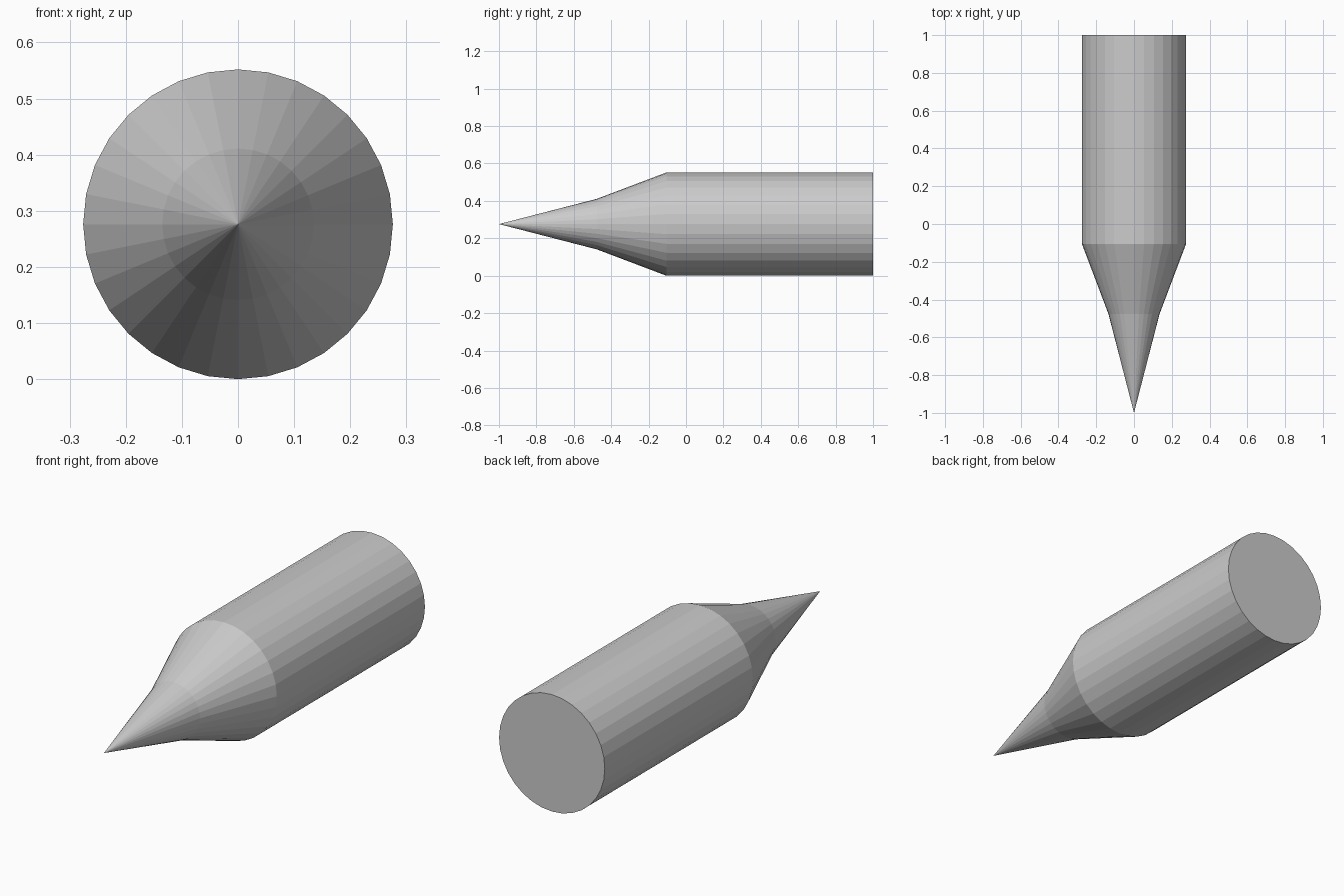
import bpy, bmesh, math

if "Cube" in bpy.data.objects:
    bpy.data.objects.remove(bpy.data.objects["Cube"])

SIDES = 32
CENTRE_Z = 0.276


def lathe(name, profile, cap_end=False):
    """Revolve (y, radius) points around the long axis, flat shaded."""
    bm = bmesh.new()
    rings = []
    for y, r in profile:
        if r == 0:
            rings.append([bm.verts.new((0, y, CENTRE_Z))] * SIDES)
            continue
        ring = []
        for i in range(SIDES):
            a = 2 * math.pi * i / SIDES
            ring.append(bm.verts.new((r * math.cos(a), y, CENTRE_Z + r * math.sin(a))))
        rings.append(ring)
    for a, b in zip(rings, rings[1:]):
        for i in range(SIDES):
            j = (i + 1) % SIDES
            corners = list(dict.fromkeys((a[i], a[j], b[j], b[i])))
            bm.faces.new(corners)
    if cap_end:
        bm.faces.new(rings[-1])
    bmesh.ops.recalc_face_normals(bm, faces=bm.faces)
    # open bands: make sure the normals face away from the axis
    f = bm.faces[0] if hasattr(bm.faces, "ensure_lookup_table") and not bm.faces.ensure_lookup_table() else None
    c = f.calc_center_median()
    if f.normal.x * c.x + f.normal.z * (c.z - CENTRE_Z) < 0:
        bmesh.ops.reverse_faces(bm, faces=bm.faces)
    mesh = bpy.data.meshes.new(name)
    bm.to_mesh(mesh)
    bm.free()
    obj = bpy.data.objects.new(name, mesh)
    bpy.context.collection.objects.link(obj)
    return obj


# Long cylindrical barrel with closed back
lathe("barrel", [(-0.105, 0.276), (1.0, 0.276)], cap_end=True)
# Tapered shoulder
lathe("shoulder", [(-0.477, 0.135), (-0.105, 0.276)])
# Sharp point
lathe("point", [(-1.0, 0), (-0.477, 0.135)])
